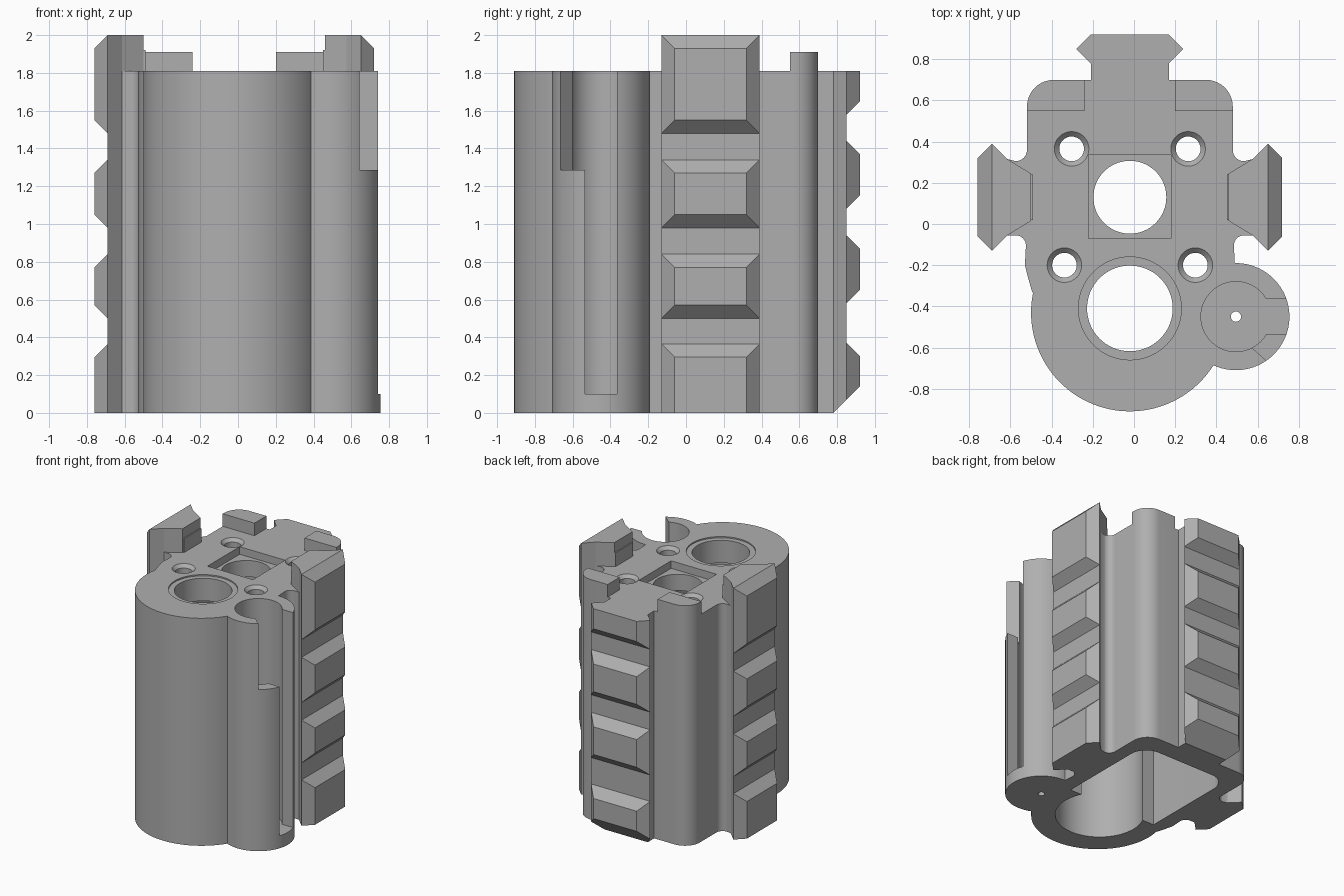
import bpy, bmesh
from math import cos, sin, pi, radians
from mathutils import Matrix, Vector

if "Cube" in bpy.data.objects:
    bpy.data.objects.remove(bpy.data.objects["Cube"])

CX = -0.02      # symmetry line of the block
TOP = 1.81      # deck height
RAIL_Y = 0.13   # centre of the side rails

grey = bpy.data.materials.new("plain grey")
grey.use_nodes = True
grey.diffuse_color = (0.43, 0.43, 0.43, 1)
grey.node_tree.nodes["Principled BSDF"].inputs["Base Color"].default_value = (0.43, 0.43, 0.43, 1)


def finish(name, bm):
    bmesh.ops.recalc_face_normals(bm, faces=bm.faces)
    mesh = bpy.data.meshes.new(name)
    bm.to_mesh(mesh)
    bm.free()
    mesh.materials.append(grey)
    obj = bpy.data.objects.new(name, mesh)
    bpy.context.collection.objects.link(obj)
    return obj


def prism(name, pts, z0, z1):
    bm = bmesh.new()
    face = bm.faces.new([bm.verts.new((x, y, z0)) for x, y in pts])
    out = bmesh.ops.extrude_face_region(bm, geom=[face])
    verts = [v for v in out["geom"] if isinstance(v, bmesh.types.BMVert)]
    bmesh.ops.translate(bm, verts=verts, vec=(0, 0, z1 - z0))
    return finish(name, bm)


def cyl(name, x, y, r, z0, z1, r_top=None, n=64):
    bm = bmesh.new()
    bmesh.ops.create_cone(bm, cap_ends=True, segments=n, radius1=r,
                          radius2=r if r_top is None else r_top, depth=z1 - z0,
                          matrix=Matrix.Translation((x, y, (z0 + z1) / 2)))
    return finish(name, bm)


def rect(x0, x1, y0, y1):
    return [(x0, y0), (x1, y0), (x1, y1), (x0, y1)]


def arc(x, y, r, a0, a1, n=10):
    return [(x + r * cos(radians(a0 + (a1 - a0) * i / n)),
             y + r * sin(radians(a0 + (a1 - a0) * i / n))) for i in range(n + 1)]


def combine(obj, other, op):
    mod = obj.modifiers.new(op, 'BOOLEAN')
    mod.operation, mod.object, mod.solver = op, other, 'EXACT'
    bpy.context.view_layer.objects.active = obj
    bpy.ops.object.modifier_apply(modifier=mod.name)
    bpy.data.objects.remove(other)


def mirrored(half):
    return [(CX + u, y) for u, y in half] + [(CX - u, y) for u, y in reversed(half)]


# Main block outline with rail cores, rounded corners and undercuts
half = [(0.26, 0.85), (0.19, 0.78), (0.19, 0.70)]
half += arc(0.37, 0.57, 0.13, 90, 0)
half += arc(0.555, 0.36, 0.055, 180, 270)
half += [(0.595, 0.315), (0.67, 0.39), (0.67, -0.13), (0.595, -0.055)]
half += arc(0.555, -0.105, 0.05, 90, 180)
half += [(0.51, -0.2), (0.495, -0.26), (0.475, -0.33), (0.4, -0.42)]
body = prism("main_body", mirrored(half), 0, TOP)

# Large front barrel and side tube
combine(body, cyl("barrel", CX, -0.43, 0.48, 0, TOP, n=128), 'UNION')
combine(body, cyl("tube", 0.495, -0.45, 0.26, 0, TOP, n=96), 'UNION')

# Slanted foot of the back rail
wedge = prism("wedge", [(-0.02, 0.76), (0.2, 0.98), (-0.02, 0.98)], -0.4, 0.4)
wedge.data.transform(Matrix(((0, 0, 1, 0), (0, 1, 0, 0), (1, 0, 0, 0), (0, 0, 0, 1))))
bm = bmesh.new()
bm.from_mesh(wedge.data)
bmesh.ops.recalc_face_normals(bm, faces=bm.faces)
bm.to_mesh(wedge.data)
bm.free()
combine(body, wedge, 'DIFFERENCE')

# Hollow interior open at the bottom
room = arc(-0.27, 0.41, 0.14, 180, 90) + arc(0.23, 0.41, 0.14, 90, 0) + [(0.37, -0.27), (-0.41, -0.27)]
combine(body, prism("room", room, -0.1, 1.62), 'DIFFERENCE')
combine(body, cyl("bore", CX, -0.41, 0.32, -0.1, 1.62), 'DIFFERENCE')

# Deck openings: square recess, two large holes, four countersunk holes
combine(body, prism("recess", rect(CX - 0.2, CX + 0.2, -0.07, 0.335), TOP - 0.06, 2), 'DIFFERENCE')
combine(body, cyl("hole", CX, 0.13, 0.177, 1.5, 2), 'DIFFERENCE')
combine(body, cyl("ledge", CX, -0.41, 0.25, TOP - 0.01, 2), 'DIFFERENCE')
combine(body, cyl("hole", CX, -0.41, 0.208, 1.5, 2), 'DIFFERENCE')
for u, y in ((0.283, 0.365), (0.318, -0.2)):
    for side in (-1, 1):
        x = CX + side * u
        combine(body, cyl("hole", x, y, 0.06, 1.5, 2, n=32), 'DIFFERENCE')
        combine(body, cyl("sink", x, y, 0.055, TOP - 0.03, TOP + 0.001, 0.085, 32), 'DIFFERENCE')

# Side tube: bore, drain hole, long slot and wider upper window
combine(body, cyl("bore", 0.495, -0.45, 0.17, 0.1, 2), 'DIFFERENCE')
combine(body, cyl("drain", 0.495, -0.45, 0.025, -0.1, 0.3, n=24), 'DIFFERENCE')
combine(body, prism("slot", rect(0.52, 0.9, -0.535, -0.365), 0.1, 2), 'DIFFERENCE')
window = [(0.52, -0.365), (0.52, -0.55), (0.56, -0.59), (0.645, -0.665), (0.9, -0.665), (0.9, -0.365)]
combine(body, prism("window", window, 1.285, 2), 'DIFFERENCE')
smooth = [body]

# Raised corner posts and rail ends above the deck
for side, label in ((-1, "right"), (1, "left")):
    post = [(0.22, 0.55), (0.5, 0.55)] + arc(0.37, 0.57, 0.13, 0, 90) + [(0.22, 0.70)]
    smooth.append(prism(label + "_corner_post",
                        [(CX + side * u, y) for u, y in post], TOP - 0.01, 1.91))
    end = [(0.48, 0.015), (0.595, -0.055), (0.67, -0.13), (0.67, 0.39), (0.595, 0.315), (0.48, 0.245)]
    prism(label + "_rail_end", [(CX + side * u, y) for u, y in end], TOP - 0.01, 2.0)
    prism(label + "_rail_lip",
          [(CX + side * u, y) for u, y in rect(0.471, 0.48, 0.02, 0.24)], TOP - 0.01, 1.92)


def tooth(name, origin, out, along, z0, z1, b0, b1):
    """Bevelled block standing on a rail face."""
    bm = bmesh.new()
    o, out, along, up = Vector(origin), Vector(out), Vector(along), Vector((0, 0, 1))
    rings = []
    for depth, w, lo, hi in ((0, 0.26, z0, z1), (0.07, 0.19, z0 + b0, z1 - b1)):
        rings.append([bm.verts.new(o + out * depth + along * s * w + up * z)
                      for s, z in ((-1, lo), (1, lo), (1, hi), (-1, hi))])
    low, high = rings
    bm.faces.new(low)
    bm.faces.new(high)
    for i in range(4):
        j = (i + 1) % 4
        bm.faces.new((low[i], low[j], high[j], high[i]))
    return finish(name, bm)


# Rail teeth: base bottom, base top, lower bevel, upper bevel
B = 0.07
side_teeth = ((0, 0.365, 0, B), (0.5, 0.84, B, B), (0.98, 1.34, B, B), (1.48, 2.0, B, B))
back_teeth = ((0.07, 0.37, B, B), (0.58, 0.94, B, B), (1.08, 1.44, B, B), (1.58, TOP, B, 0))
for i, spec in enumerate(side_teeth):
    for side, label in ((-1, "right"), (1, "left")):
        tooth(f"{label}_rail_tooth_{i + 1}", (CX + side * 0.67, RAIL_Y, 0),
              (side, 0, 0), (0, 1, 0), *spec)
for i, spec in enumerate(back_teeth):
    tooth(f"back_rail_tooth_{i + 1}", (CX, 0.85, 0), (0, 1, 0), (1, 0, 0), *spec)

# Smooth the curved walls, keep edges sharp
bpy.ops.object.select_all(action='DESELECT')
for obj in smooth:
    obj.select_set(True)
bpy.context.view_layer.objects.active = body
bpy.ops.object.shade_smooth_by_angle(angle=radians(25))
